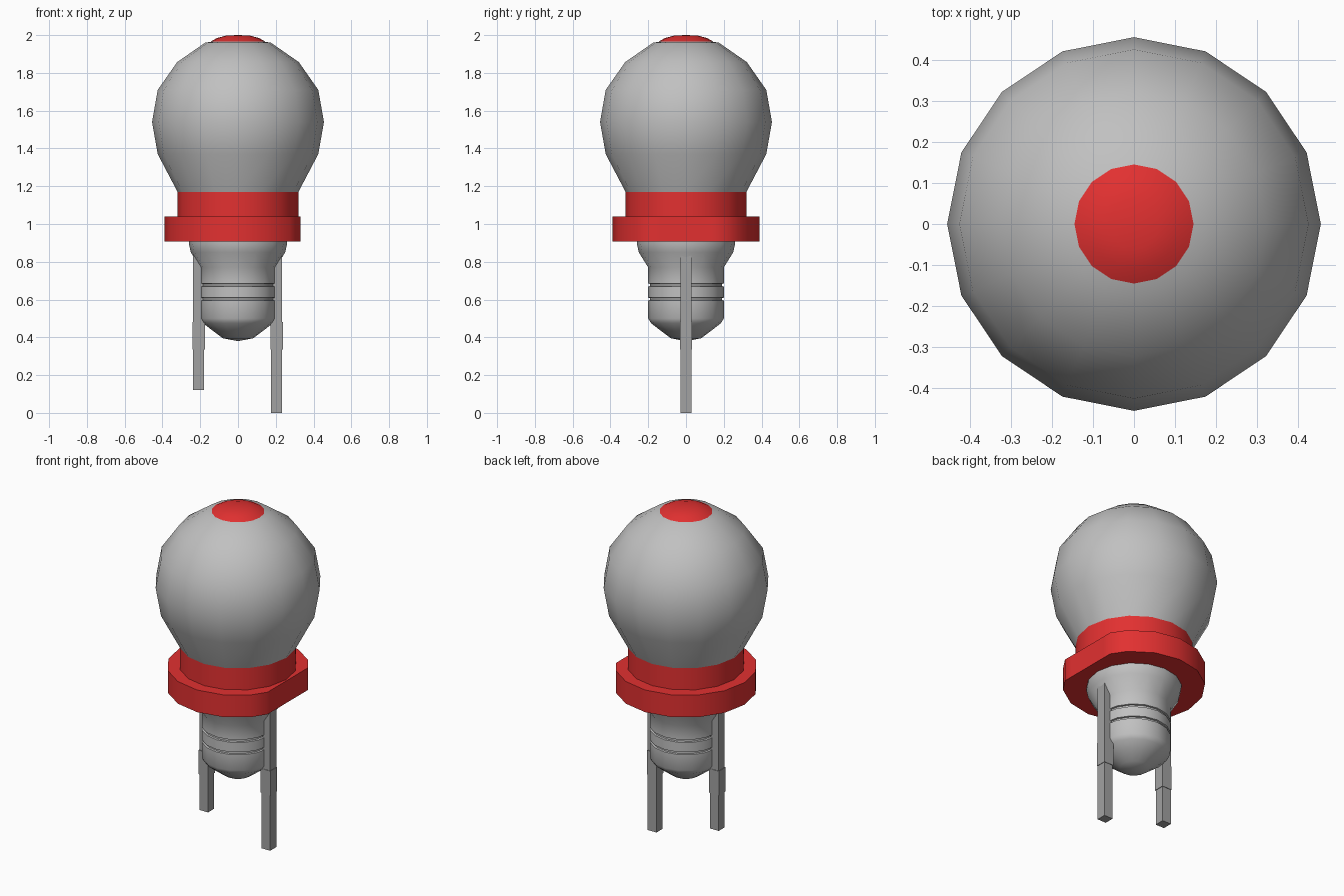
import bpy, bmesh, math

if "Cube" in bpy.data.objects:
    bpy.data.objects.remove(bpy.data.objects["Cube"])

SIDES = 16


def material(name, rgb):
    m = bpy.data.materials.new(name)
    m.diffuse_color = (*rgb, 1)
    m.use_nodes = True
    m.node_tree.nodes["Principled BSDF"].inputs["Base Color"].default_value = m.diffuse_color
    return m


GREY = material("light grey", (0.53, 0.53, 0.53))
METAL = material("lead grey", (0.36, 0.36, 0.36))
RED = material("red", (0.76, 0.03, 0.03))


def finish(bm, name, mat, angle):
    bmesh.ops.recalc_face_normals(bm, faces=bm.faces)
    me = bpy.data.meshes.new(name)
    bm.to_mesh(me)
    bm.free()
    ob = bpy.data.objects.new(name, me)
    bpy.context.collection.objects.link(ob)
    me.materials.append(mat)
    bpy.ops.object.select_all(action='DESELECT')
    ob.select_set(True)
    bpy.context.view_layer.objects.active = ob
    bpy.ops.object.shade_smooth_by_angle(angle=math.radians(angle))
    return ob


def lathe(name, profile, mat, angle=40, flat_x=None):
    """Revolve (radius, z) points; flat_x trims the +x side to a flat."""
    bm = bmesh.new()
    vs = [bm.verts.new((r, 0, z)) for r, z in profile]
    es = [bm.edges.new(p) for p in zip(vs, vs[1:])]
    bmesh.ops.spin(bm, geom=vs + es, cent=(0, 0, 0), axis=(0, 0, 1),
                   angle=math.tau, steps=SIDES)
    bmesh.ops.remove_doubles(bm, verts=bm.verts, dist=0.0005)
    if flat_x is not None:
        cut = bmesh.ops.bisect_plane(
            bm, geom=bm.verts[:] + bm.edges[:] + bm.faces[:],
            plane_co=(flat_x, 0, 0), plane_no=(1, 0, 0), clear_outer=True)
        edges = [e for e in cut["geom_cut"] if isinstance(e, bmesh.types.BMEdge)]
        bmesh.ops.holes_fill(bm, edges=edges)
    return finish(bm, name, mat, angle)


# Round bulb and the red cap on its crown
lathe("bulb", [(0.30, 1.10), (0.32, 1.17), (0.425, 1.37), (0.455, 1.54),
               (0.425, 1.71), (0.322, 1.857), (0.174, 1.96), (0, 1.985)], GREY, 60)
lathe("crown_cap", [(0.145, 1.966), (0.11, 1.985), (0.06, 1.998), (0, 2.0)], RED, 60)

# Red collar, and flange with a flat on +x
lathe("collar", [(0, 1.03), (0.32, 1.03), (0.32, 1.172), (0, 1.172)], RED)
lathe("flange", [(0, 0.907), (0.388, 0.907), (0.388, 1.04), (0, 1.04)], RED,
      flat_x=0.33)

# Grooved stem below the flange with a rounded tip
lathe("stem", [(0, 0.92), (0.26, 0.92), (0.26, 0.895), (0.25, 0.85), (0.20, 0.77),
               (0.20, 0.685), (0.19, 0.683), (0.19, 0.671), (0.20, 0.669),
               (0.20, 0.61), (0.19, 0.608), (0.19, 0.597), (0.20, 0.595),
               (0.20, 0.50), (0.185, 0.475), (0.14, 0.44), (0.08, 0.395),
               (0, 0.38)], GREY, 45)


# Two wire leads of different lengths, each with a slightly thicker band
def box(name, x, half, z0, z1):
    bm = bmesh.new()
    bmesh.ops.create_cube(bm, size=1)
    for v in bm.verts:
        v.co = (x + v.co.x * 2 * half, v.co.y * 2 * half,
                z0 + (v.co.z + 0.5) * (z1 - z0))
    finish(bm, name, METAL, 30)


for side, x, foot in (("short", -0.208, 0.12), ("long", 0.205, 0.0)):
    box(side + "_lead", x, 0.029, foot, 0.88)
    box(side + "_lead_band", x, 0.032, 0.335, 0.48)
